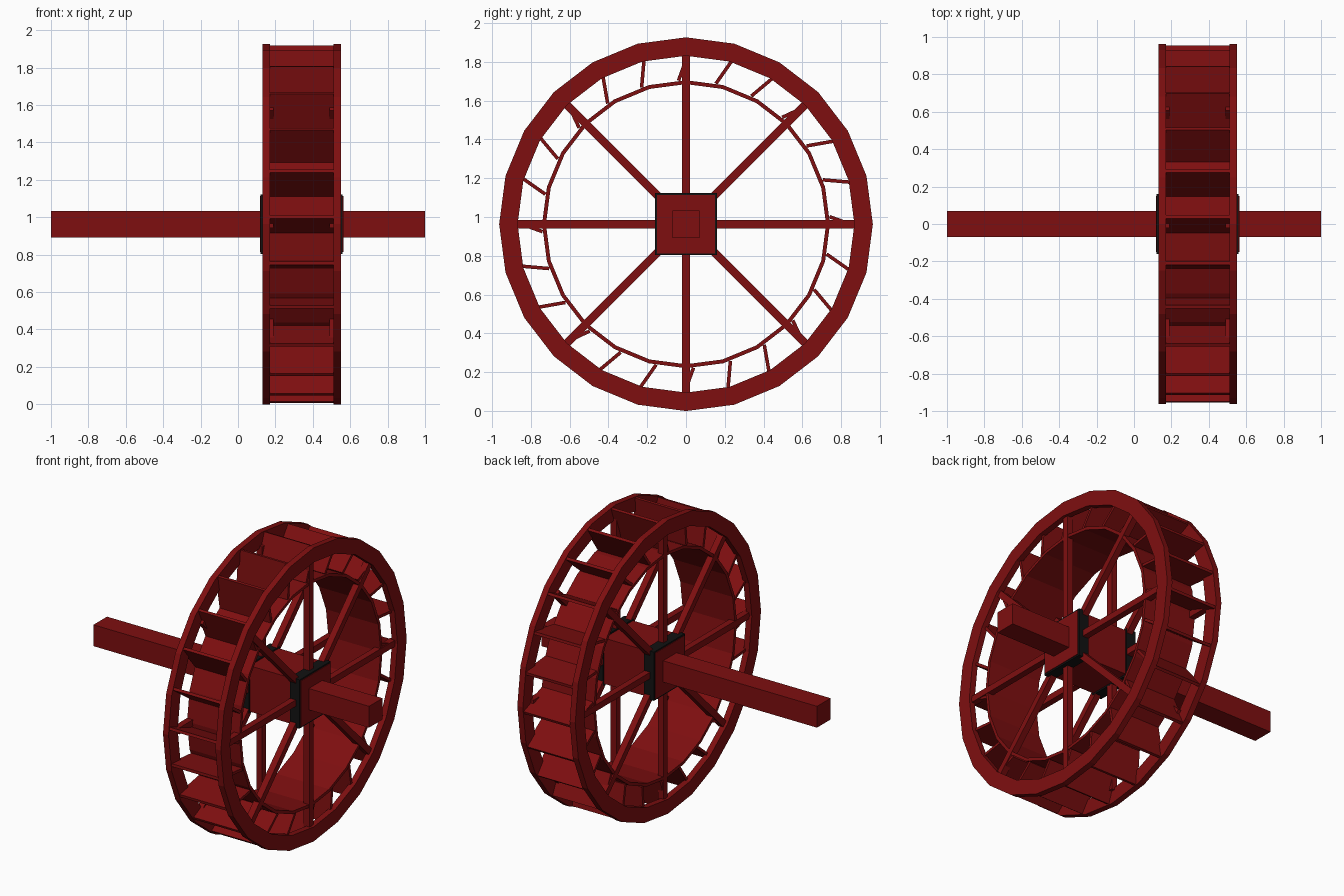
import bpy
import bmesh
from math import sin, cos, pi, radians
from mathutils import Matrix, Vector

cube = bpy.data.objects.get("Cube")
if cube:
    bpy.data.objects.remove(cube, do_unlink=True)

SIDES = 24
HUB = Vector((0.34, 0, 0.963))     # wheel centre
HALF = 0.21                        # half width of the wheel


def make_material(name, colour):
    mat = bpy.data.materials.new(name)
    mat.use_nodes = True
    mat.diffuse_color = colour
    mat.node_tree.nodes["Principled BSDF"].inputs["Base Color"].default_value = colour
    return mat


RED = make_material("dark red paint", (0.21, 0.0045, 0.005, 1))
BLACK = make_material("black iron", (0.006, 0.006, 0.006, 1))


def finish(name, bm, mat, location):
    bmesh.ops.recalc_face_normals(bm, faces=bm.faces)
    mesh = bpy.data.meshes.new(name)
    bm.to_mesh(mesh)
    bm.free()
    mesh.materials.append(mat)
    obj = bpy.data.objects.new(name, mesh)
    obj.location = location
    bpy.context.collection.objects.link(obj)
    return obj


def add_box(bm, size, matrix=Matrix()):
    bmesh.ops.create_cube(bm, size=1, matrix=matrix @ Matrix.Diagonal((*size, 1)))


def box(name, size, location, mat):
    bm = bmesh.new()
    add_box(bm, size)
    return finish(name, bm, mat, location)


def ring(name, inner, outer, width, x):
    """Flat-sided hoop with a rectangular section, turning about the x axis."""
    bm = bmesh.new()
    section = [(inner, -width / 2), (outer, -width / 2), (outer, width / 2), (inner, width / 2)]
    rows = []
    for i in range(SIDES):
        a = 2 * pi * i / SIDES
        rows.append([bm.verts.new((w, r * sin(a), r * cos(a))) for r, w in section])
    for i, row in enumerate(rows):
        following = rows[(i + 1) % SIDES]
        for j in range(4):
            k = (j + 1) % 4
            bm.faces.new((row[j], row[k], following[k], following[j]))
    return finish(name, bm, RED, HUB + Vector((x, 0, 0)))


def turn(angle):
    return Matrix.Rotation(-angle, 4, 'X')


# Axle and hub block
box("axle", (2, 0.14, 0.14), (0, 0, HUB.z), RED)
box("hub_block", (0.446, 0.3, 0.3), HUB, RED)

# Drum behind the paddles
ring("drum", 0.722, 0.742, 2 * HALF - 0.04, 0)

# Rim, spokes and hub band on each side
for side, sign in (("right", -1), ("left", 1)):
    ring(side + "_rim", 0.868, 0.963, 0.04, sign * (HALF - 0.02))
    box(side + "_hub_band", (0.07, 0.32, 0.32), HUB + Vector((sign * 0.184, 0, 0)), BLACK)
    bm = bmesh.new()
    for i in range(8):
        add_box(bm, (0.042, 0.042, 0.78),
                turn(i * pi / 4) @ Matrix.Translation((sign * 0.171, 0, 0.49)))
    finish(side + "_spokes", bm, RED, HUB)

# Tilted paddles between drum and rims
bm = bmesh.new()
for i in range(SIDES):
    add_box(bm, (2 * HALF - 0.05, 0.018, 0.226),
            turn(2 * pi * i / SIDES) @ Matrix.Translation((0, 0, 0.846)) @ turn(radians(20)))
finish("paddles", bm, RED, HUB)
